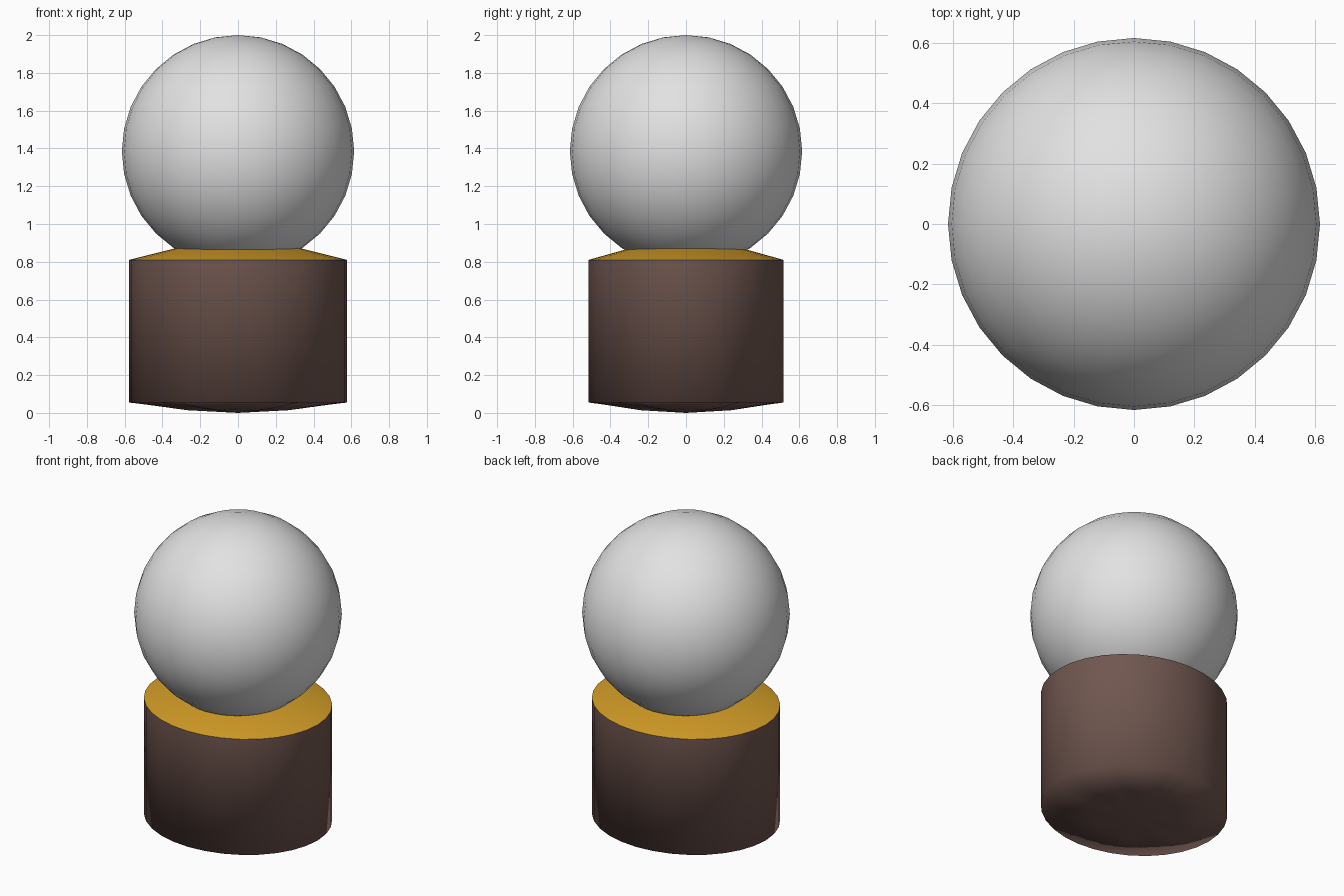
import bpy
import bmesh
from math import cos, sin, pi, radians

cube = bpy.data.objects.get("Cube")
if cube:
    bpy.data.objects.remove(cube, do_unlink=True)

SEGMENTS = 32
RX, RY = 0.577, 0.516      # oval base radii


def material(name, rgb):
    m = bpy.data.materials.new(name)
    m.use_nodes = True
    m.diffuse_color = (*rgb, 1)
    m.node_tree.nodes["Principled BSDF"].inputs["Base Color"].default_value = (*rgb, 1)
    return m


def finish(name, bm, mat):
    bmesh.ops.recalc_face_normals(bm, faces=bm.faces)
    for f in bm.faces:
        f.smooth = True
    mesh = bpy.data.meshes.new(name)
    bm.to_mesh(mesh)
    bm.free()
    mesh.materials.append(mat)
    obj = bpy.data.objects.new(name, mesh)
    bpy.context.collection.objects.link(obj)
    return obj


def oval_shell(name, profile, mat, apex=None):
    """Stack oval rings given as (radius scale, height, ripple)."""
    bm = bmesh.new()
    rings = []
    for scale, z, ripple in profile:
        ring = []
        for i in range(SEGMENTS):
            a = 2 * pi * i / SEGMENTS
            ring.append(bm.verts.new((RX * scale * cos(a), RY * scale * sin(a),
                                      z + ripple * cos(8 * a))))
        rings.append(ring)
    for low, high in zip(rings, rings[1:]):
        for i in range(SEGMENTS):
            j = (i + 1) % SEGMENTS
            bm.faces.new((low[i], low[j], high[j], high[i]))
    if apex is not None:
        tip = bm.verts.new((0, 0, apex))
        for i in range(SEGMENTS):
            bm.faces.new((rings[-1][i], rings[-1][(i + 1) % SEGMENTS], tip))
    return finish(name, bm, mat)


white = material("soft white", (0.76, 0.76, 0.76))
gold = material("gold", (0.66, 0.34, 0.02))
brown = material("brown", (0.165, 0.095, 0.08))

# Brown cup: straight wall and a shallow fluted underside
oval_shell("base_cup", [(1, 0.81, 0), (1, 0.055, 0), (0.5, 0.02, 0.006)], brown, apex=0)

# Gold sloping collar
collar = oval_shell("base_collar", [(1, 0.81, 0), (0.585, 0.87, 0)], gold, apex=0.87)
bpy.context.view_layer.objects.active = collar
collar.select_set(True)
bpy.ops.object.shade_smooth_by_angle(angle=radians(30))

# Ball resting in the collar
bm = bmesh.new()
bmesh.ops.create_uvsphere(bm, u_segments=SEGMENTS, v_segments=16, radius=0.615)
ball = finish("ball", bm, white)
ball.location.z = 1.385
